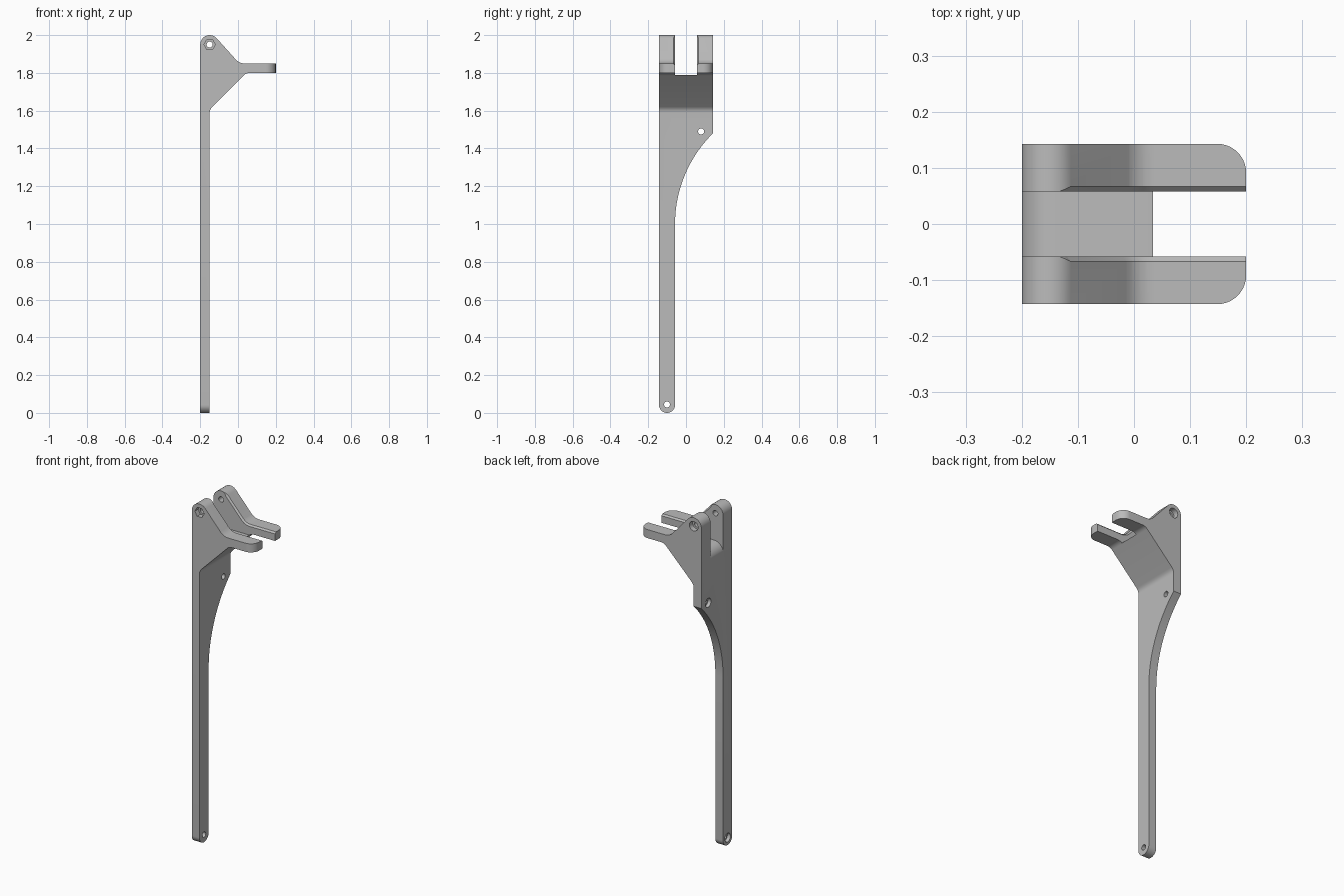
import bpy, bmesh, math
from mathutils import Vector

cube = bpy.data.objects.get("Cube")
if cube:
    bpy.data.objects.remove(cube, do_unlink=True)

HALF = 0.143      # half width of the bracket
SLOT = 0.058      # half width of the slot
PIVOT = (-0.15, 1.95)


def arc(cx, cy, r, a0, a1, n=16):
    """Points on an arc, angles in degrees."""
    steps = [math.radians(a0 + (a1 - a0) * i / n) for i in range(n + 1)]
    return [(cx + r * math.cos(a), cy + r * math.sin(a)) for a in steps]


def rounded(before, corner, after, d, n=8):
    """Soft corner starting and ending a distance d from the corner."""
    b, c, a = Vector(before), Vector(corner), Vector(after)
    p, q = c + (b - c).normalized() * d, c + (a - c).normalized() * d
    ts = [i / n for i in range(n + 1)]
    return [tuple(p * (1 - t) ** 2 + c * 2 * t * (1 - t) + q * t * t) for t in ts]


def loft(name, rings):
    """Closed solid through a row of matching rings of points."""
    bm = bmesh.new()
    rows = [[bm.verts.new(p) for p in ring] for ring in rings]
    for r0, r1 in zip(rows, rows[1:]):
        for i in range(len(r0)):
            bm.faces.new((r0[i - 1], r0[i], r1[i], r1[i - 1]))
    bm.faces.new(rows[0])
    bm.faces.new(rows[-1])
    bmesh.ops.recalc_face_normals(bm, faces=bm.faces[:])
    mesh = bpy.data.meshes.new(name)
    bm.to_mesh(mesh)
    bm.free()
    obj = bpy.data.objects.new(name, mesh)
    bpy.context.collection.objects.link(obj)
    return obj


def prism(name, profile, axis, lo, hi):
    """Extrude a closed (horizontal, z) profile along x or y."""
    if axis == "x":
        return loft(name, [[(t, u, v) for u, v in profile] for t in (lo, hi)])
    return loft(name, [[(u, t, v) for u, v in profile] for t in (lo, hi)])


def combine(obj, cutter, operation="DIFFERENCE"):
    mod = obj.modifiers.new("cut", "BOOLEAN")
    mod.operation, mod.object, mod.solver = operation, cutter, "EXACT"
    bpy.context.view_layer.objects.active = obj
    bpy.ops.object.modifier_apply(modifier=mod.name)
    bpy.data.objects.remove(cutter, do_unlink=True)


# Front silhouette: thin arm, sloped gusset, flat prong and round pivot boss
low, knee, under = (-0.15, 0), (-0.15, 1.607), (0.043, 1.8)
tip_low, tip_top = (0.2, 1.8), (0.2, 1.85)
boss = arc(*PIVOT, 0.05, 42, 180)
elbow = rounded(tip_top, (0.007, 1.85), boss[0], 0.03)
outline = ([(-0.2, 0), low] + rounded(low, knee, under, 0.02)
           + rounded(knee, under, tip_low, 0.02) + [tip_low, tip_top]
           + elbow + boss)
bracket = prism("lever_bracket", outline, "y", -HALF, HALF)

# Rounded outer corners of the prong tips
bm = bmesh.new()
bm.from_mesh(bracket.data)
corners = [e for e in bm.edges if all(v.co.x > 0.199 for v in e.verts)
           and abs(e.verts[0].co.y - e.verts[1].co.y) < 0.001]
bmesh.ops.bevel(bm, geom=corners, offset=0.052, segments=10,
                profile=0.5, affect="EDGES")
bm.to_mesh(bracket.data)
bm.free()
bracket.data.update()

# Side outline: round foot, narrow arm, sweeping flare into the wide head
R = 0.674
side = (arc(-0.1005, 0.0425, 0.0425, 180, 360)
        + arc(R - SLOT, 1.0, R, 180, 134.6, 24)
        + [(0.25, 1.6), (0.25, 2.2), (-0.25, 2.2), (-0.25, 0.0425)])
combine(bracket, prism("side_outline", side, "x", -0.4, 0.4), "INTERSECT")

# Slot between the two cheeks, its floor rounded over at the back
slot = ([(-0.3, 1.729)] + arc(-0.14, 1.729, 0.061, 180, 90, 10)
        + [(0.3, 1.79), (0.3, 2.1), (-0.3, 2.1)])
combine(bracket, prism("slot", slot, "y", -SLOT, SLOT))

# Chamfer along the inner top edge of both cheeks, fading out on the boss
rim = [Vector(p) for p in boss[4::-1] + elbow[::-1] + [(0.25, 1.85)]]
spare = 0.01
for s in (-1, 1):
    rings = []
    for i, p in enumerate(rim):
        along = (rim[min(i + 1, len(rim) - 1)] - rim[max(i - 1, 0)]).normalized()
        out = Vector((-along.y, along.x))
        depth = -0.002 + 0.011 * min(i / 4, 1)
        inner, outer = p - out * (depth + spare), p + out * spare
        near, far = s * (SLOT - spare), s * (SLOT + depth + spare)
        rings.append([(inner.x, near, inner.y), (outer.x, far, outer.y),
                      (outer.x, near, outer.y)])
    combine(bracket, loft("chamfer", rings))


def hole(name, centre, radius, sides, axis, lo, hi):
    profile = arc(*centre, radius, 0, 360, sides)[:-1]
    combine(bracket, prism(name, profile, axis, lo, hi))


# Pivot bore with a nut pocket at the front and a screw head pocket behind
hole("pivot_bore", PIVOT, 0.016, 24, "y", -0.3, 0.3)
hole("nut_pocket", PIVOT, 0.03, 6, "y", -0.3, -HALF + 0.03)
hole("head_pocket", PIVOT, 0.028, 24, "y", HALF - 0.03, 0.3)

# Two mounting holes through the arm, widened on the back face
for centre in ((0.08, 1.49), (-0.1005, 0.0445)):
    hole("mount_bore", centre, 0.016, 24, "x", -0.3, 0.0)
    hole("mount_pocket", centre, 0.026, 24, "x", -0.3, -0.18)

# One plain grey material
grey = bpy.data.materials.new("plain grey")
grey.use_nodes = True
colour = (0.5, 0.5, 0.5, 1)
grey.diffuse_color = colour
grey.node_tree.nodes["Principled BSDF"].inputs["Base Color"].default_value = colour
bracket.data.materials.clear()
bracket.data.materials.append(grey)

bpy.ops.object.select_all(action="DESELECT")
bracket.select_set(True)
bpy.context.view_layer.objects.active = bracket
bpy.ops.object.shade_smooth_by_angle(angle=math.radians(30))
